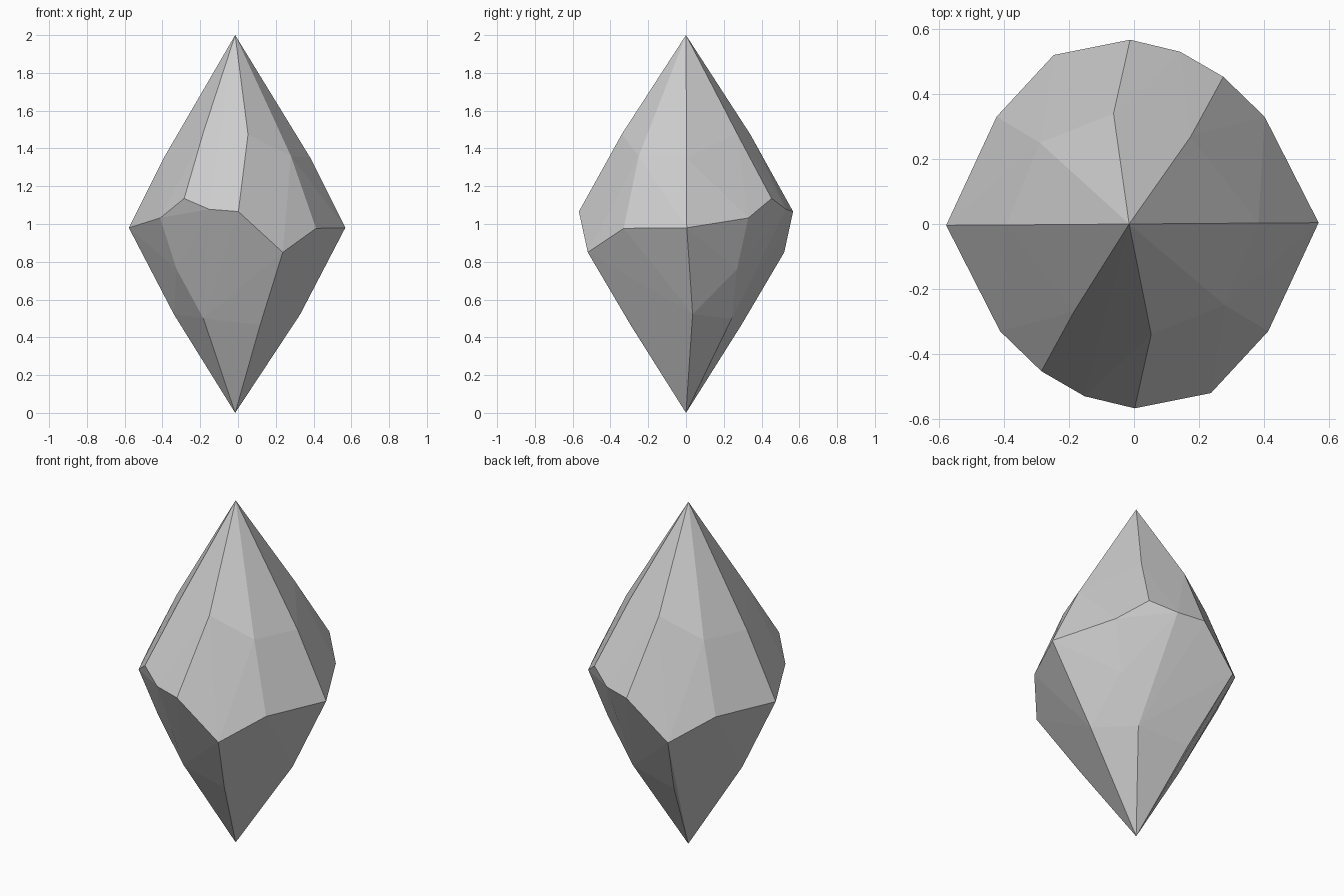
import bpy, bmesh
from mathutils import Vector

cube = bpy.data.objects.get("Cube")
if cube:
    bpy.data.objects.remove(cube, do_unlink=True)

# Plain stone colour
stone = bpy.data.materials.new("grey stone")
stone.use_nodes = True
grey = (0.6, 0.6, 0.6, 1)
stone.diffuse_color = grey
stone.node_tree.nodes["Principled BSDF"].inputs["Base Color"].default_value = grey

# Half of the zigzag girdle, counter-clockwise from the left tip
girdle = [(.573, .004, .98), (.407, .33, 1.032), (.28, .453, 1.135),
          (.147, .53, 1.078), (-.007, .567, 1.066), (-.242, .52, .85),
          (-.418, .33, .977)]
# Bulges along the upper and lower ridges
crown = [(.388, .003, 1.35), (.18, .27, 1.48), (-.058, .34, 1.475), (-.285, .25, 1.36)]
pavilion = [(.335, .035, .523), (.178, .242, .5), (.32, .27, .76), (-.122, .293, .465)]

# Each point has a half-turn twin about the slightly offset axis
axis_x = -.005
bm = bmesh.new()
for x, y, z in girdle + crown + pavilion:
    for s in (1, -1):
        bm.verts.new((axis_x + s * x, s * y, z))
for z in (0, 2):
    bm.verts.new((-.015, 0, z))

# Wrap the points in flat facets
hull = bmesh.ops.convex_hull(bm, input=bm.verts)
loose = [v for v in bm.verts if not v.link_faces]
bmesh.ops.delete(bm, geom=loose, context='VERTS')
bmesh.ops.recalc_face_normals(bm, faces=bm.faces)

mesh = bpy.data.meshes.new("crystal")
bm.to_mesh(mesh)
bm.free()
mesh.materials.append(stone)
crystal = bpy.data.objects.new("crystal", mesh)
bpy.context.collection.objects.link(crystal)
